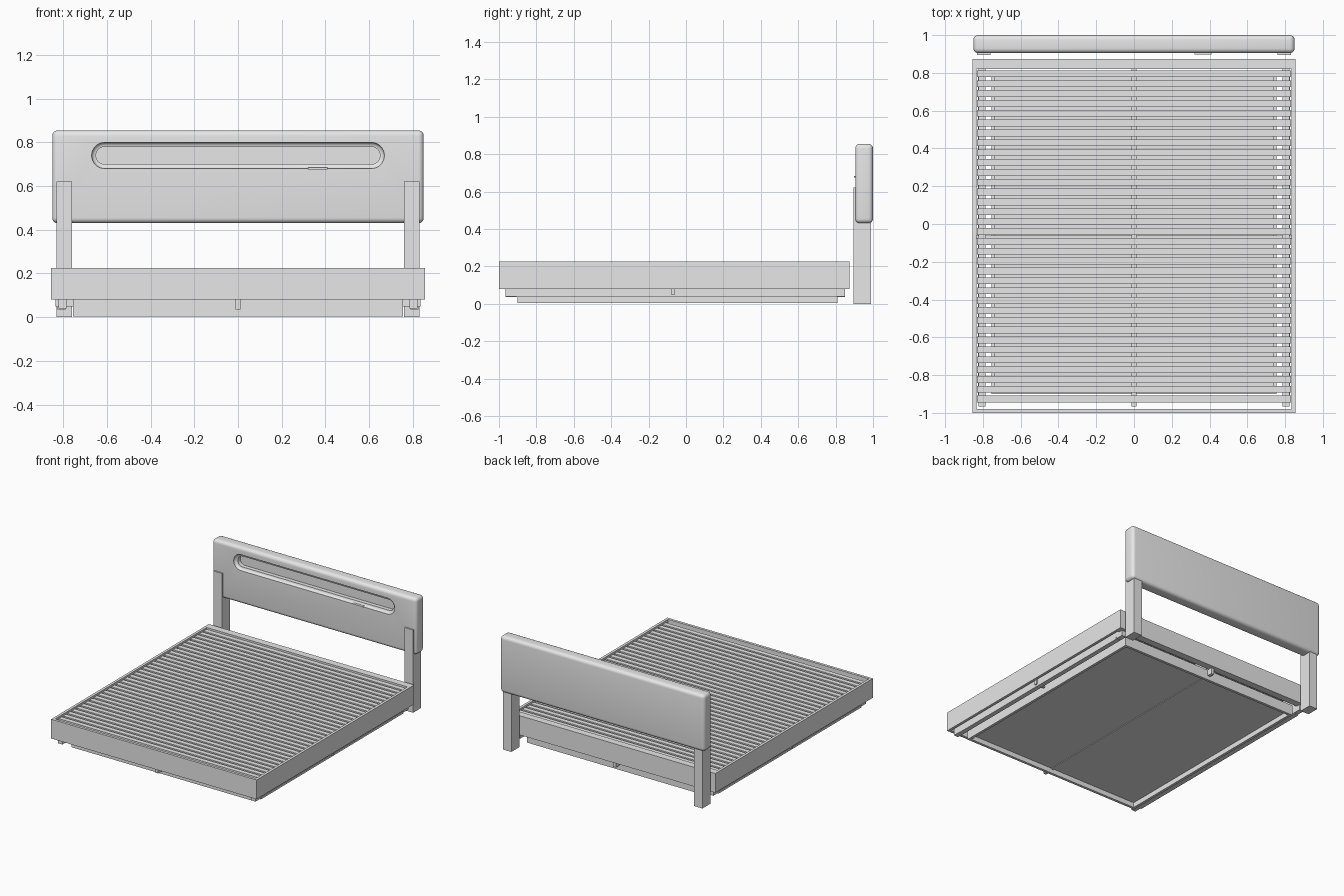
import bpy
import bmesh
import math
from mathutils import Vector

cube = bpy.data.objects.get("Cube")
if cube:
    bpy.data.objects.remove(cube, do_unlink=True)

grey = bpy.data.materials.new("plain grey")
grey.use_nodes = True
grey.diffuse_color = (0.8, 0.8, 0.8, 1)
grey.node_tree.nodes["Principled BSDF"].inputs["Base Color"].default_value = (0.8, 0.8, 0.8, 1)


def finish(name, bm):
    bmesh.ops.recalc_face_normals(bm, faces=bm.faces)
    mesh = bpy.data.meshes.new(name)
    bm.to_mesh(mesh)
    bm.free()
    mesh.materials.append(grey)
    obj = bpy.data.objects.new(name, mesh)
    bpy.context.collection.objects.link(obj)
    return obj


def box(name, x, y, z, bevel=0):
    """Box from (low, high) ranges, with optional rounded edges."""
    bm = bmesh.new()
    bmesh.ops.create_cube(bm, size=1)
    for v in bm.verts:
        v.co = Vector([lo + (c + 0.5) * (hi - lo) for c, (lo, hi) in zip(v.co, (x, y, z))])
    if bevel:
        bmesh.ops.bevel(bm, geom=bm.edges[:], offset=bevel, segments=5,
                        profile=0.5, affect='EDGES')
    return finish(name, bm)


def pair(name, x, y, z):
    """The same box on the left (+x) and right (-x) side."""
    box("left_" + name, x, y, z)
    box("right_" + name, (-x[1], -x[0]), y, z)


def smooth(obj):
    bpy.ops.object.select_all(action='DESELECT')
    obj.select_set(True)
    bpy.context.view_layer.objects.active = obj
    bpy.ops.object.shade_smooth_by_angle(angle=math.radians(35))


# Headboard with rounded edges
headboard = box("headboard", (-0.85, 0.85), (0.905, 1.0), (0.43, 0.855), 0.025)

# Cutter for the long round-ended niche, with a softened lip
bm = bmesh.new()
lip = [(0.89, 0.06), (0.905, 0.06)]
for i in range(1, 6):
    a = math.radians(18 * i)
    lip.append((0.905 + 0.02 * math.sin(a), 0.04 + 0.02 * math.cos(a)))
lip.append((0.955, 0.04))
rings = []
for y, r in lip:
    ring = []
    for side in (1, -1):
        for i in range(17):
            a = math.pi * (i / 16 - 0.5)
            ring.append(bm.verts.new((side * (0.61 + r * math.cos(a)), y,
                                      0.74 + side * r * math.sin(a))))
    rings.append(ring)
for a, b in zip(rings, rings[1:]):
    for i in range(len(a)):
        j = (i + 1) % len(a)
        bm.faces.new((a[i], a[j], b[j], b[i]))
bm.faces.new(rings[0])
bm.faces.new(rings[-1])
cutter = finish("niche_cutter", bm)
cutter.hide_render = True
cutter.hide_set(True)
niche = headboard.modifiers.new("niche", 'BOOLEAN')
niche.object = cutter
niche.operation = 'DIFFERENCE'
niche.solver = 'EXACT'
bpy.context.view_layer.objects.active = headboard
bpy.ops.object.modifier_apply(modifier="niche")
bpy.data.objects.remove(cutter, do_unlink=True)
smooth(headboard)

# Small socket cover on the niche edge and the two posts
box("niche_socket", (0.32, 0.41), (0.898, 0.945), (0.676, 0.684))
pair("headboard_post", (0.76, 0.83), (0.895, 0.99), (0, 0.622))

# Outer bed frame
pair("side_board", (0.835, 0.855), (-1, 0.873), (0.08, 0.225))
box("foot_board", (-0.835, 0.835), (-1, -0.98), (0.08, 0.225))
box("head_rail", (-0.835, 0.835), (0.82, 0.873), (0.08, 0.225))

# Rails under the slats
pair("slat_rail", (0.785, 0.822), (-0.965, 0.85), (0.04, 0.185))
pair("rail_strip", (0.79, 0.825), (-0.905, 0.79), (0.035, 0.05))
box("centre_rail", (-0.012, 0.012), (-0.965, 0.85), (0.035, 0.185))
box("cross_rail", (-0.835, 0.835), (-0.08, -0.06), (0.05, 0.1))

# Slats
count = 34
for i in range(count):
    y = -0.927 + i * 1.722 / (count - 1)
    box(f"slat_{i + 1}", (-0.83, 0.83), (y - 0.018, y + 0.018), (0.185, 0.215))

# Recessed base: four walls and a split floor
pair("base_wall", (0.735, 0.755), (-0.9, 0.81), (0.003, 0.08))
box("base_front_wall", (-0.735, 0.735), (-0.9, -0.88), (0.003, 0.08))
box("base_back_wall", (-0.735, 0.735), (0.79, 0.81), (0.003, 0.08))
pair("base_floor", (0.001, 0.735), (-0.88, 0.79), (0.04, 0.055))
